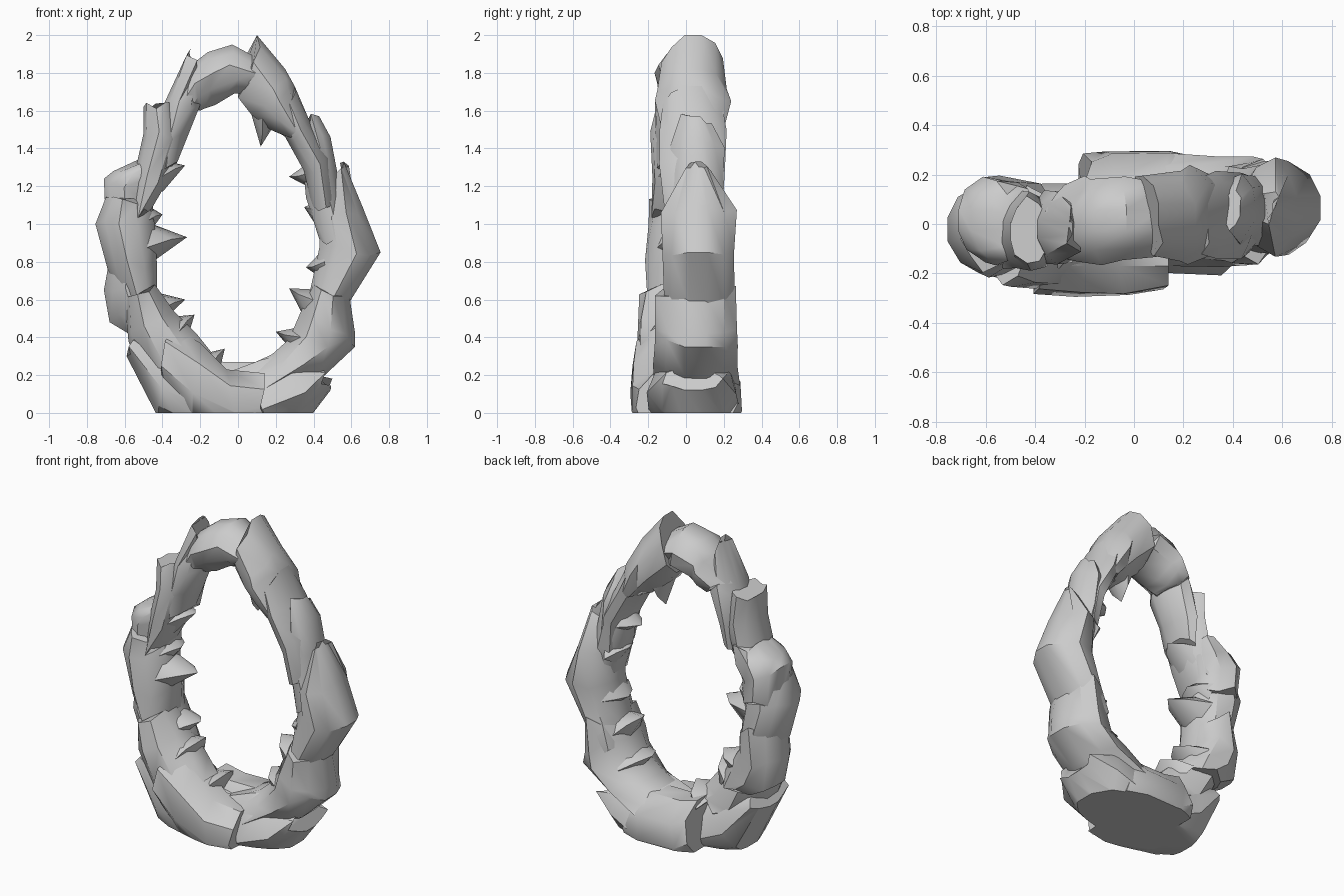
import bpy, bmesh, math, random
from mathutils import Vector

if "Cube" in bpy.data.objects:
    bpy.data.objects.remove(bpy.data.objects["Cube"])

random.seed(7)
# Rounded cross-section of a boulder: (in-plane -1 inner .. +1 outer, depth -1 .. 1)
HALF = [(1, .25), (.72, .68), (.2, .98), (-.5, .85), (-1, .35)]
SECTION = HALF + [(a, -b) for a, b in reversed(HALF)]


def finish(name, bm):
    # Cut everything flat at the ground
    geom = bm.verts[:] + bm.edges[:] + bm.faces[:]
    cut = bmesh.ops.bisect_plane(bm, geom=geom, plane_co=(0, 0, 0), plane_no=(0, 0, 1), clear_inner=True)
    edges = [e for e in cut['geom_cut'] if isinstance(e, bmesh.types.BMEdge)]
    if edges:
        bmesh.ops.holes_fill(bm, edges=edges, sides=0)
    bmesh.ops.recalc_face_normals(bm, faces=bm.faces)
    mesh = bpy.data.meshes.new(name)
    bm.to_mesh(mesh)
    bm.free()
    ob = bpy.data.objects.new(name, mesh)
    bpy.context.collection.objects.link(ob)
    bpy.ops.object.select_all(action='DESELECT')
    ob.select_set(True)
    bpy.context.view_layer.objects.active = ob
    bpy.ops.object.shade_smooth_by_angle(angle=math.radians(40))


def rock(name, y0, y1, stations, ends=(.85, .85)):
    """Loft a boulder through stations of (outer x, outer z, inner x, inner z)."""
    bm = bmesh.new()
    rings = []
    yc, yh = (y0 + y1) / 2, (y1 - y0) / 2
    last = len(stations) - 1
    for i, (xo, zo, xi, zi) in enumerate(stations):
        k = ends[0] if i == 0 else ends[1] if i == last else 1
        out, inn = Vector((xo, 0, zo)), Vector((xi, 0, zi))
        along = (out - inn).cross(Vector((0, 1, 0))).normalized()
        ring = []
        for a, b in SECTION:
            edge = abs(a) == 1
            p = inn.lerp(out, (a * (1 if edge else random.uniform(.85, 1.1)) + 1) / 2)
            p.y = yc + yh * k * b * random.uniform(.88, 1.02)
            if not edge:
                p += along * random.uniform(-.035, .035)
            ring.append(bm.verts.new(p))
        rings.append(ring)
    n = len(SECTION)
    for r, s in zip(rings, rings[1:]):
        for j in range(n):
            q = (j + 1) % n
            bm.faces.new((r[j], r[q], s[q]))
            bm.faces.new((r[j], s[q], s[j]))
    bm.faces.new(rings[0])
    bm.faces.new(rings[-1])
    finish(name, bm)


def lip(name, base, tip, width, y, depth):
    """Jagged ledge facing into the opening: a wide foot narrowing to a short ridge."""
    bm = bmesh.new()
    b, t = Vector((base[0], y, base[1])), Vector((tip[0], y, tip[1]))
    side = (t - b).cross(Vector((0, 1, 0))).normalized()
    pts = [b + side * math.cos(j * math.pi / 3 + .3) * width / 2
           + Vector((0, depth * math.sin(j * math.pi / 3 + .3), 0)) for j in range(6)]
    mid = b.lerp(t, .65)
    pts += [t, mid + Vector((0, depth * .6, 0)), mid - Vector((0, depth * .6, 0))]
    bmesh.ops.convex_hull(bm, input=[bm.verts.new(p) for p in pts])
    finish(name, bm)


# Crown
rock("crown_left_rock", -.17, .2, [(-.36, 1.68, -.2, 1.6), (-.25, 1.84, -.18, 1.61), (-.16, 1.91, -.12, 1.63),
                                   (-.03, 1.95, -.02, 1.69), (.1, 1.88, .04, 1.69)])
rock("crown_right_rock", -.17, .24, [(.1, 2, 0, 1.67), (.25, 1.82, .07, 1.58),
                                     (.3, 1.73, .17, 1.5), (.38, 1.5, .24, 1.47)], (.9, .85))
rock("crown_left_slab", -.18, .14, [(-.25, 1.93, -.22, 1.76), (-.39, 1.64, -.2, 1.63),
                                    (-.42, 1.45, -.28, 1.43), (-.42, 1.28, -.32, 1.33)], (.6, .9))
# Right side, going down
rock("upper_right_rock", -.15, .23, [(.3, 1.73, .18, 1.52), (.39, 1.52, .25, 1.46),
                                     (.49, 1.35, .35, 1.28), (.52, 1.1, .39, 1.1)], (.9, .9))
rock("right_shoulder_slab", -.1, .21, [(.43, 1.57, .36, 1.53), (.49, 1.46, .34, 1.36),
                                       (.53, 1.25, .36, 1.14), (.6, .9, .43, .92)], (.55, 1))
rock("right_boulder", -.14, .27, [(.56, 1.33, .53, 1.24), (.66, 1.09, .44, 1.05),
                                  (.755, .85, .43, .87), (.58, .57, .38, .64), (.5, .42, .34, .5)], (.35, .95))
rock("lower_right_boulder", -.19, .29, [(.59, .62, .4, .68), (.62, .42, .33, .53), (.62, .35, .27, .39),
                                        (.46, .2, .18, .31), (.2, .05, .03, .24)], (.9, 1))
# Base
rock("base_right_rock", -.22, .29, [(.49, .12, .44, .24), (.36, -.05, .27, .32),
                                    (.15, -.16, .12, .28), (-.06, -.16, -.04, .22)], (.7, 1))
rock("base_back_rock", -.1, .32, [(.25, -.1, .2, .24), (.12, -.16, .12, .27),
                                  (-.1, -.16, -.08, .27), (-.22, -.1, -.2, .3)])
rock("base_left_rock", -.28, .19, [(-.59, .3, -.52, .4), (-.42, -.03, -.34, .36),
                                   (-.1, -.16, -.1, .23), (.1, -.16, .1, .2)], (.8, .95))
rock("base_front_rock", -.31, .1, [(-.4, .1, -.34, .46), (-.22, -.08, -.2, .37),
                                   (-.05, -.14, -.06, .23), (.14, -.1, .14, .21)], (.9, .9))
# Left side, going up
rock("lower_left_rock", -.28, .15, [(-.6, .6, -.44, .68), (-.58, .38, -.34, .54),
                                    (-.5, .16, -.22, .42), (-.34, .12, -.14, .32)], (.85, .95))
rock("left_low_slab", -.17, .2, [(-.67, .87, -.44, .78), (-.71, .65, -.43, .65),
                                 (-.68, .48, -.34, .52), (-.58, .42, -.32, .46)], (.95, .95))
rock("left_boulder", -.22, .18, [(-.7, 1.14, -.48, 1.14), (-.755, 1, -.44, 1),
                                 (-.69, .76, -.43, .8), (-.6, .58, -.43, .64)], (.9, .95))
rock("left_upper_rock", -.17, .2, [(-.53, 1.34, -.4, 1.31), (-.66, 1.28, -.41, 1.22),
                                   (-.71, 1.24, -.45, 1.12), (-.7, 1, -.45, 1.02)], (.85, .95))
rock("left_shoulder_slab", -.2, .14, [(-.5, 1.62, -.34, 1.64), (-.5, 1.48, -.31, 1.44),
                                      (-.54, 1.3, -.37, 1.23), (-.57, 1.05, -.47, 1.06)], (.85, .95))

# Jagged lips around the inside of the opening: base, tip, width, y, depth
lips = [((.15, 1.62), (.12, 1.41), .2, .03, .12), ((.41, 1.26), (.27, 1.25), .18, .06, .12),
        ((.44, 1.06), (.35, 1.09), .16, .07, .14), ((.46, .78), (.36, .77), .18, .06, .14),
        ((.41, .57), (.27, .66), .2, .05, .15), ((.34, .38), (.2, .43), .18, .05, .17),
        ((-.5, .9), (-.27, .93), .26, -.02, .14), ((-.43, .56), (-.28, .6), .18, .02, .14),
        ((-.34, .43), (-.23, .52), .2, -.04, .17), ((-.18, .23), (-.07, .34), .2, 0, .18),
        ((-.43, 1.26), (-.28, 1.31), .2, -.03, .13), ((-.5, 1.03), (-.4, 1.05), .2, 0, .14)]
for i, s in enumerate(lips):
    lip(f"inner_lip_{i + 1}", *s)
